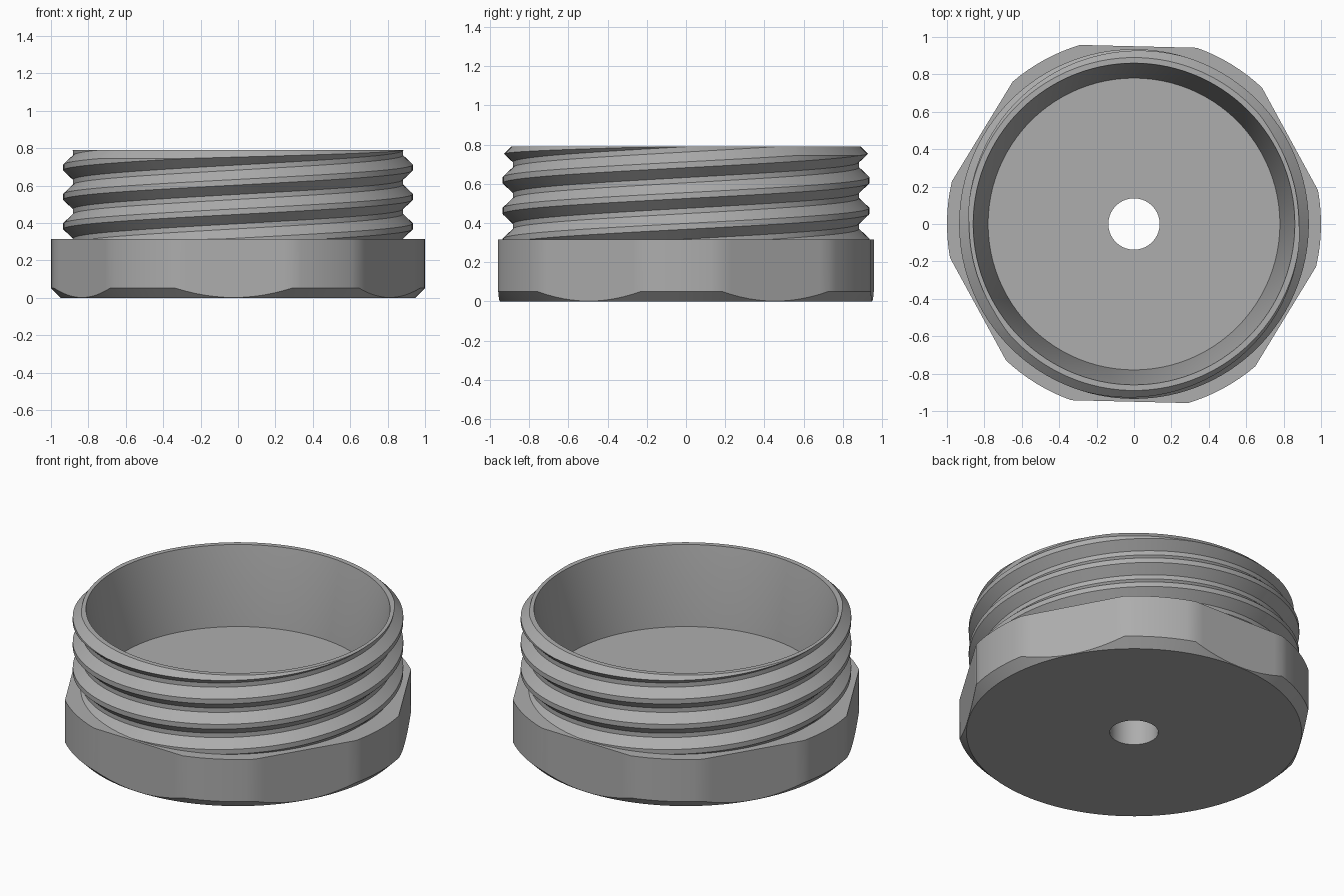
import bpy, bmesh, math

cube = bpy.data.objects.get("Cube")
if cube:
    bpy.data.objects.remove(cube, do_unlink=True)

BASE_TOP, TOP = 0.315, 0.79
HOLE_R = 0.137
PITCH = 0.157          # crest spacing of the two-start thread

steel = bpy.data.materials.new("grey_steel")
grey = (0.42, 0.42, 0.42, 1)
steel.diffuse_color = grey
steel.use_nodes = True
steel.node_tree.nodes["Principled BSDF"].inputs["Base Color"].default_value = grey


def make_object(name, bm):
    bmesh.ops.recalc_face_normals(bm, faces=bm.faces[:])
    mesh = bpy.data.meshes.new(name)
    bm.to_mesh(mesh)
    bm.free()
    mesh.materials.append(steel)
    obj = bpy.data.objects.new(name, mesh)
    bpy.context.collection.objects.link(obj)
    return obj


def activate(obj):
    bpy.ops.object.select_all(action='DESELECT')
    obj.select_set(True)
    bpy.context.view_layer.objects.active = obj


def loft(bm, rings, closed=False):
    """Join rings of equal vertex count with quads."""
    rows = [[bm.verts.new(p) for p in ring] for ring in rings]
    pairs = list(zip(rows, rows[1:])) + ([(rows[-1], rows[0])] if closed else [])
    for a, b in pairs:
        for i in range(len(a)):
            k = (i + 1) % len(a)
            bm.faces.new((a[i], a[k], b[k], b[i]))
    return rows


def polar(r, angle, z):
    return (r * math.cos(angle), r * math.sin(angle), z)


# Hex base: flats cut into a disc, lower edge turned to a cone, drilled centre
APOTHEM, CORNER_R, CONE_R = 0.95, 1.0, 0.948
half_flat = math.acos(APOTHEM / CORNER_R)
half_arc = math.pi / 6 - half_flat
angles, radii = [], []
for side in range(6):
    mid = math.radians(60 * side + 30 - 1.4)
    for k in range(12):                       # flat side
        a = half_flat * (k / 6 - 1)
        angles.append(mid + a)
        radii.append(APOTHEM / math.cos(a))
    for k in range(8):                        # rounded corner
        angles.append(mid + half_flat + 2 * half_arc * k / 8)
        radii.append(CORNER_R)


def ring(r, z):
    return [polar(r, a, z) for a in angles]


bm = bmesh.new()
loft(bm, [
    ring(HOLE_R, 0),
    ring(CONE_R, 0),
    [polar(r, a, r - CONE_R) for r, a in zip(radii, angles)],
    [polar(r, a, BASE_TOP) for r, a in zip(radii, angles)],
    ring(HOLE_R, BASE_TOP),
], closed=True)
hex_base = make_object("hex_base", bm)

# Threaded collar: helical sheet, trimmed flat and capped to a solid
SEG, TURNS = 120, 8
ROOT_R, CREST_R = 0.882, 0.935
profile = [(-0.065, ROOT_R), (-0.015, CREST_R), (0.015, CREST_R), (0.065, ROOT_R)]
bm = bmesh.new()
columns = []
for i in range(SEG):
    a = 2 * math.pi * i / SEG
    columns.append([bm.verts.new(polar(r, a, 0.383 + dz + PITCH * (a / math.pi + k)))
                    for k in range(-5, TURNS) for dz, r in profile])
shift = 2 * len(profile)                      # one full turn climbs two crests
for i in range(SEG):
    a = columns[i]
    b = columns[i + 1] if i + 1 < SEG else columns[0][shift:]
    for j in range(min(len(a), len(b)) - 1):
        bm.faces.new((a[j], b[j], b[j + 1], a[j + 1]))
for z, direction in ((0.25, -1), (0.9, 1)):
    bmesh.ops.bisect_plane(bm, geom=bm.verts[:] + bm.edges[:] + bm.faces[:],
                           plane_co=(0, 0, z), plane_no=(0, 0, direction), clear_outer=True)
bmesh.ops.holes_fill(bm, edges=[e for e in bm.edges if e.is_boundary], sides=0)
collar = make_object("threaded_collar", bm)

# Turned envelope: top chamfer, tapered bore
bm = bmesh.new()
outline = [(0.78, 0.3), (1.0, 0.3), (1.0, TOP - 0.11), (0.89, TOP), (0.86, TOP),
           (0.78, BASE_TOP)]
loft(bm, [[polar(r, 2 * math.pi * i / SEG, z) for i in range(SEG)] for r, z in outline],
     closed=True)
envelope = make_object("collar_envelope", bm)
envelope.hide_render = True

activate(collar)
cut = collar.modifiers.new("turned_shape", 'BOOLEAN')
cut.operation = 'INTERSECT'
cut.solver = 'EXACT'
cut.object = envelope
bpy.ops.object.modifier_apply(modifier=cut.name)
bpy.data.objects.remove(envelope, do_unlink=True)

for obj in (hex_base, collar):
    activate(obj)
    bpy.ops.object.shade_smooth_by_angle(angle=math.radians(25))
